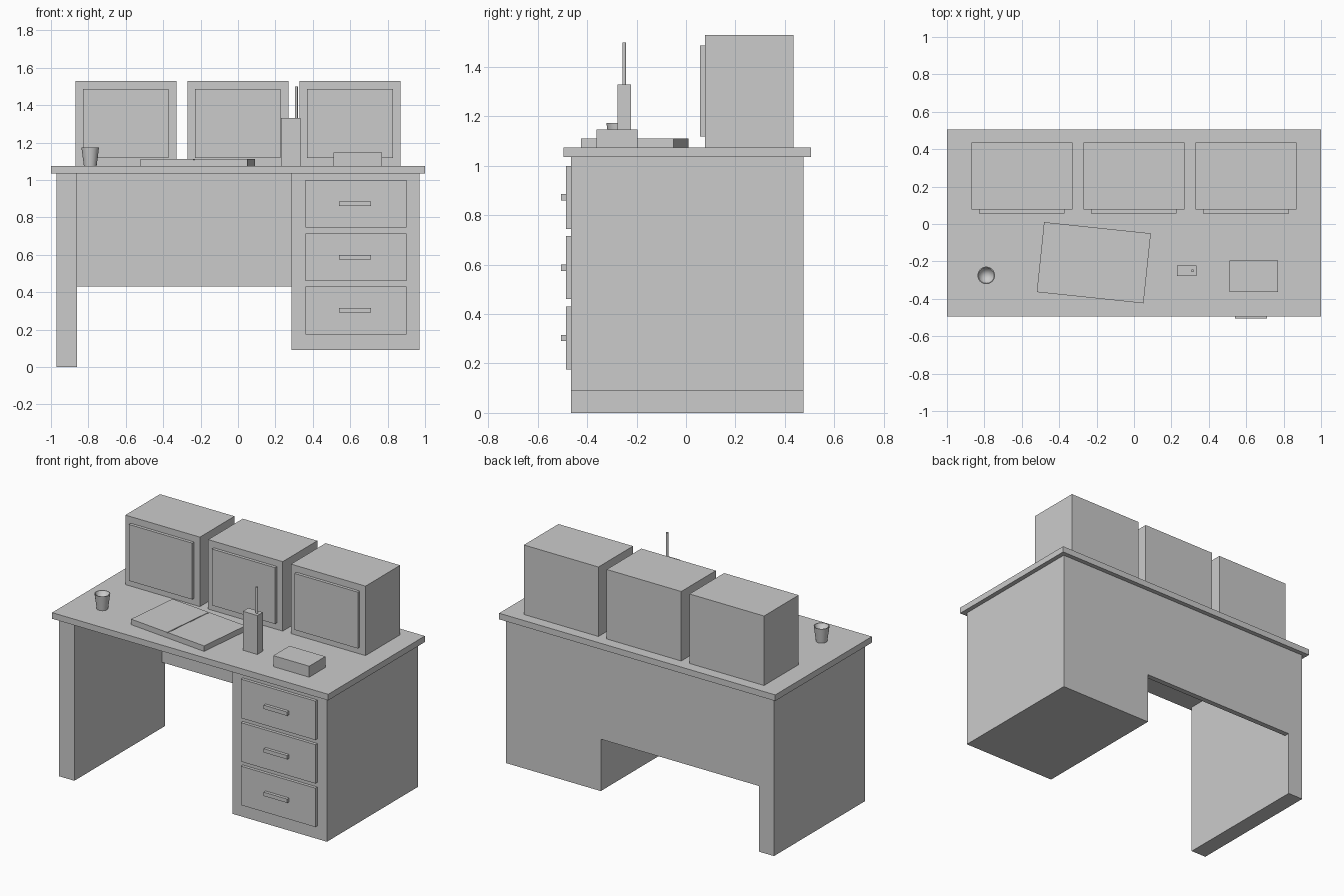
import bpy
import bmesh
import math

default = bpy.data.objects.get("Cube")
if default:
    bpy.data.objects.remove(default, do_unlink=True)

grey = bpy.data.materials.new("plain grey")
grey.use_nodes = True
GREY = (0.6, 0.6, 0.6, 1)
grey.diffuse_color = GREY
grey.node_tree.nodes["Principled BSDF"].inputs["Base Color"].default_value = GREY


def add_object(name, bm):
    mesh = bpy.data.meshes.new(name)
    bmesh.ops.recalc_face_normals(bm, faces=bm.faces)
    bm.to_mesh(mesh)
    bm.free()
    mesh.materials.append(grey)
    obj = bpy.data.objects.new(name, mesh)
    bpy.context.collection.objects.link(obj)
    return obj


def box(name, xs, ys, zs):
    """Box from its x, y and z ranges."""
    bm = bmesh.new()
    bmesh.ops.create_cube(bm, size=1)
    for v in bm.verts:
        for i, (low, high) in enumerate((xs, ys, zs)):
            v.co[i] = high if v.co[i] > 0 else low
    return add_object(name, bm)


def lathe(name, profile, location, sides):
    """Spin a (radius, height) profile around z."""
    bm = bmesh.new()
    verts = [bm.verts.new((r, 0, z)) for r, z in profile]
    edges = [bm.edges.new(pair) for pair in zip(verts, verts[1:])]
    bmesh.ops.spin(bm, geom=verts + edges, cent=(0, 0, 0), axis=(0, 0, 1),
                   angle=math.tau, steps=sides, use_merge=True)
    bmesh.ops.remove_doubles(bm, verts=bm.verts, dist=0.0001)
    obj = add_object(name, bm)
    obj.location = location
    return obj


# Desk body
TOP = 1.075
UNDER = 1.035
depth = (-0.465, 0.475)
box("desk_top", (-1, 1), (-0.495, 0.505), (UNDER, TOP))
box("side_leg", (-0.97, -0.86), depth, (0, UNDER))
box("drawer_cabinet", (0.285, 0.97), depth, (0.09, UNDER))
box("back_panel", (-0.86, 0.285), (0.44, 0.475), (0.43, UNDER))

# Drawers with bar handles
for i in range(3):
    z = 0.175 + i * 0.285
    box(f"drawer_front_{i + 1}", (0.36, 0.9), (-0.485, -0.465), (z, z + 0.255))
    box(f"drawer_handle_{i + 1}", (0.54, 0.71), (-0.505, -0.485),
        (z + 0.115, z + 0.14))

# Row of three monitors with raised screens
for i in range(3):
    x = (i - 1) * 0.6
    box(f"monitor_{i + 1}", (x - 0.27, x + 0.27), (0.077, 0.435), (TOP, 1.53))
    box(f"screen_{i + 1}", (x - 0.23, x + 0.228), (0.057, 0.077), (1.118, 1.487))

# Open book, turned a little on the desk
for side, (x0, x1) in (("right", (-0.287, -0.003)), ("left", (0.003, 0.287))):
    page = box(f"book_{side}_half", (x0, x1), (-0.188, 0.188), (0, 0.036))
    page.location = (-0.215, -0.207, TOP)
    page.rotation_euler.z = math.radians(-6)
spine = box("book_spine", (-0.003, 0.003), (-0.188, 0.188), (0, 0.032))
spine.location = (-0.215, -0.207, TOP)
spine.rotation_euler.z = math.radians(-6)

# Handheld radio with aerial
box("radio_body", (0.23, 0.335), (-0.278, -0.222), (TOP, 1.33))
lathe("radio_aerial", [(0, 0), (0.008, 0), (0.008, 0.18), (0, 0.18)],
      (0.312, -0.25, 1.32), 12)

# Small box
box("small_box", (0.51, 0.77), (-0.363, -0.196), (TOP, 1.147))

# Tapered cup, hollow inside
cup = lathe("cup", [(0, 0), (0.034, 0), (0.047, 0.098), (0.042, 0.098),
                    (0, 0.02)], (-0.79, -0.275, TOP), 32)
bpy.ops.object.select_all(action="DESELECT")
for obj in (cup, bpy.data.objects["radio_aerial"]):
    obj.select_set(True)
    bpy.context.view_layer.objects.active = obj
bpy.ops.object.shade_smooth_by_angle(angle=math.radians(35))
